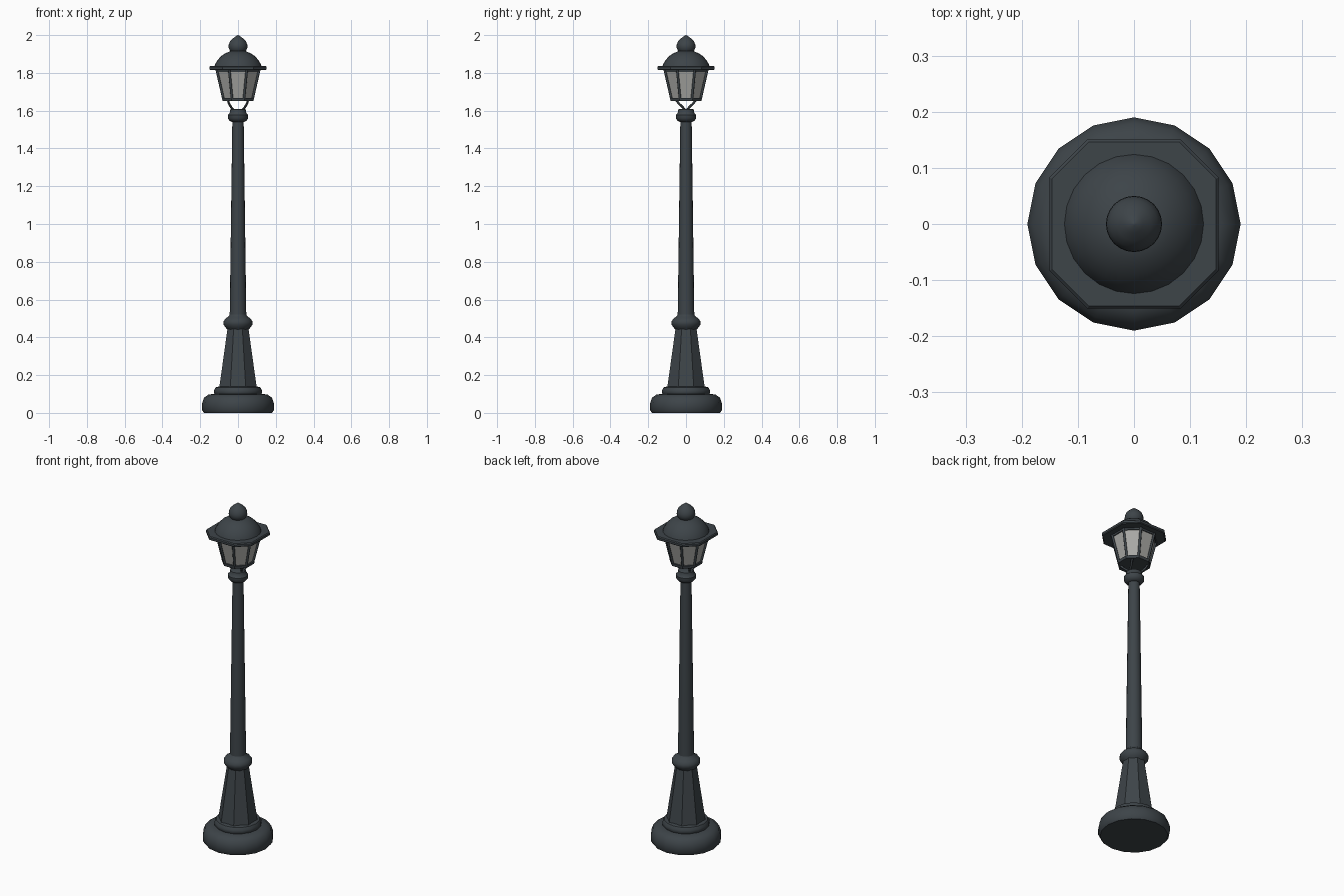
import bpy, bmesh
from math import sin, cos, pi, radians
from mathutils import Vector

if "Cube" in bpy.data.objects:
    bpy.data.objects.remove(bpy.data.objects["Cube"], do_unlink=True)


def material(name, rgb):
    m = bpy.data.materials.new(name)
    m.use_nodes = True
    m.diffuse_color = (*rgb, 1)
    m.node_tree.nodes["Principled BSDF"].inputs["Base Color"].default_value = (*rgb, 1)
    return m


IRON = material("slate iron", (0.047, 0.058, 0.066))
GLASS = material("frosted glass", (0.40, 0.40, 0.38))


def finish(name, bm, mat, smooth=0):
    bmesh.ops.recalc_face_normals(bm, faces=bm.faces)
    mesh = bpy.data.meshes.new(name)
    bm.to_mesh(mesh)
    bm.free()
    mesh.materials.append(mat)
    ob = bpy.data.objects.new(name, mesh)
    bpy.context.collection.objects.link(ob)
    if smooth:
        bpy.ops.object.select_all(action='DESELECT')
        ob.select_set(True)
        bpy.context.view_layer.objects.active = ob
        bpy.ops.object.shade_smooth_by_angle(angle=radians(smooth))
    return ob


def outline(n, r, z, phase=0):
    return [Vector((r * cos(phase + 2 * pi * i / n), r * sin(phase + 2 * pi * i / n), z))
            for i in range(n)]


def loft(name, rings, mat=IRON, smooth=0, caps=True):
    """Skin a stack of equal-length outlines."""
    bm = bmesh.new()
    loops = [[bm.verts.new(p) for p in ring] for ring in rings]
    n = len(loops[0])
    for a, b in zip(loops, loops[1:]):
        for i in range(n):
            j = (i + 1) % n
            bm.faces.new((a[i], a[j], b[j], b[i]))
    if caps:
        bm.faces.new(loops[0])
        bm.faces.new(loops[-1])
    return finish(name, bm, mat, smooth)


def lathe(name, profile, n=16, phase=0, mat=IRON, smooth=40, caps=True):
    return loft(name, [outline(n, r, z, phase) for r, z in profile], mat, smooth, caps)


def tube(name, points, radius):
    curve = bpy.data.curves.new(name, 'CURVE')
    curve.dimensions = '3D'
    curve.bevel_depth = radius
    curve.bevel_resolution = 1
    curve.use_fill_caps = True
    s = curve.splines.new('POLY')
    s.points.add(len(points) - 1)
    for p, co in zip(s.points, points):
        p.co = (*co, 1)
    curve.materials.append(IRON)
    ob = bpy.data.objects.new(name, curve)
    bpy.context.collection.objects.link(ob)


FLAT = pi / 8           # turns an octagon so a flat side faces front
OCT = 1 / cos(FLAT)     # apothem to corner radius

# Foot and column
lathe("base_foot", [(.18, 0), (.19, .015), (.19, .05), (.18, .08), (.155, .098), (.12, .1)])
lathe("base_step", [(.12, .095), (.127, .105), (.127, .12), (.118, .135), (.1, .14)])
lathe("tapered_pedestal", [(.099 * OCT, .135), (.055 * OCT, .45)], 8, FLAT, smooth=0)
lathe("lower_collar", [(.055, .44), (.066, .452), (.077, .468), (.077, .484),
                       (.066, .5), (.05, .51), (.044, .52)])
lathe("post", [(.044, .51), (.03, 1.55)])
lathe("upper_collar", [(.03, 1.54), (.044, 1.546), (.054, 1.56), (.054, 1.578),
                       (.044, 1.588), (.042, 1.605), (.034, 1.61)])

# Curved arms holding the lantern
for sx in (-1, 1):
    for sy in (-1, 1):
        tube("lantern_arm", [(sx * .022, sy * .003, 1.6), (sx * .036, sy * .017, 1.618),
                             (sx * .048, sy * .037, 1.637), (sx * .054, sy * .056, 1.66)], .006)

# Lantern: glazing, floor, frame and corner bars
lathe("glass_panes", [(.074 * OCT, 1.66), (.111 * OCT, 1.825)], 8, FLAT, GLASS, 0, False)
lathe("lantern_floor", [(.082 * OCT, 1.65), (.084 * OCT, 1.666)], 8, FLAT, smooth=0)
lathe("lantern_top_frame", [(.112 * OCT, 1.806), (.117 * OCT, 1.825)], 8, FLAT, smooth=0)
for low, high in zip(outline(8, .076 * OCT, 1.658, FLAT), outline(8, .113 * OCT, 1.82, FLAT)):
    tube("corner_bar", [low, high], .007)


# Octagonal brim with wider sides at front, back, left and right
def brim_outline(f, z):
    a, b = .151 * f, .083 * f
    return [Vector((x, y, z)) for x, y in
            ((a, -b), (a, b), (b, a), (-b, a), (-a, b), (-a, -b), (-b, -a), (b, -a))]


loft("roof_brim", [brim_outline(.97, 1.815), brim_outline(1, 1.819),
                   brim_outline(1, 1.831), brim_outline(.97, 1.836)])

# Dome and finial
lathe("roof_dome", [(.126, 1.83), (.12, 1.848), (.108, 1.868), (.09, 1.888),
                    (.067, 1.904), (.04, 1.915)], 24)
lathe("finial", [(.034, 1.908), (.044, 1.919), (.05, 1.935), (.049, 1.95), (.042, 1.967),
                 (.03, 1.98), (.016, 1.991), (.002, 2)], 24)
